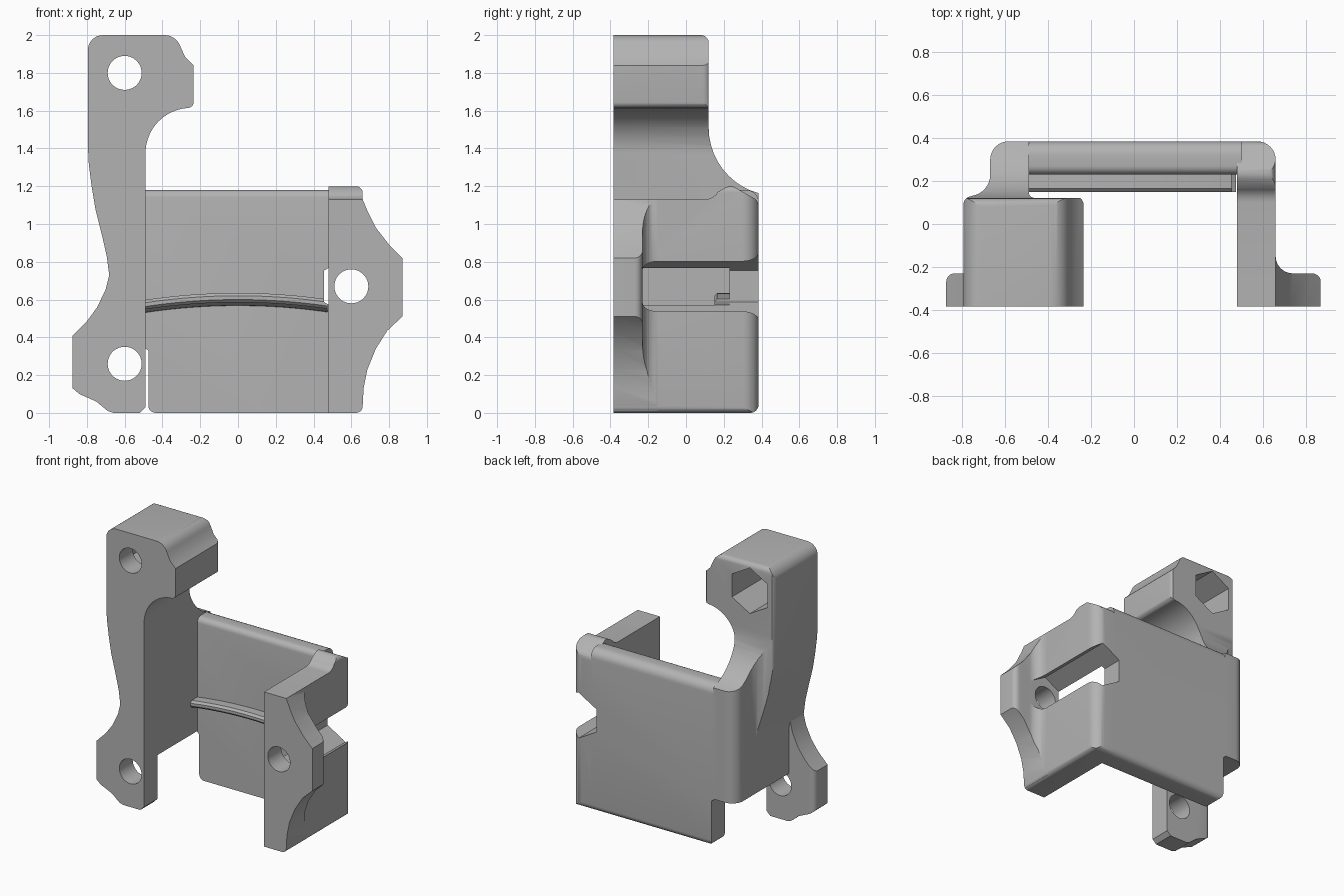
import bpy, bmesh
from math import sin, cos, radians
from mathutils import Vector

if "Cube" in bpy.data.objects:
    bpy.data.objects.remove(bpy.data.objects["Cube"], do_unlink=True)

GREY = (0.45, 0.45, 0.45, 1)
mat = bpy.data.materials.new("plain grey")
mat.use_nodes = True
mat.diffuse_color = GREY
mat.node_tree.nodes["Principled BSDF"].inputs["Base Color"].default_value = GREY

FRONT, BACK, FLANGE = -0.385, 0.385, -0.23


def arc(cx, cy, r, start, end, n=8):
    angles = [radians(start + (end - start) * i / n) for i in range(n + 1)]
    return [(cx + r * cos(a), cy + r * sin(a)) for a in angles]


def prism(name, pts, axis, lo, hi):
    """Extrude a profile along an axis; the profile lies in the other two axes."""
    place = {"X": lambda p, t: (t, p[0], p[1]),
             "Y": lambda p, t: (p[0], t, p[1]),
             "Z": lambda p, t: (p[0], p[1], t)}[axis]
    bm = bmesh.new()
    face = bm.faces.new([bm.verts.new(place(p, lo)) for p in pts])
    ext = bmesh.ops.extrude_face_region(bm, geom=[face])
    move = Vector(place((0, 0), hi - lo))
    bmesh.ops.translate(bm, vec=move, verts=[v for v in ext["geom"] if isinstance(v, bmesh.types.BMVert)])
    bmesh.ops.recalc_face_normals(bm, faces=bm.faces)
    mesh = bpy.data.meshes.new(name)
    bm.to_mesh(mesh)
    bm.free()
    mesh.materials.append(mat)
    obj = bpy.data.objects.new(name, mesh)
    bpy.context.scene.collection.objects.link(obj)
    return obj


def combine(obj, tool, operation):
    """Apply a boolean and throw the tool away."""
    mod = obj.modifiers.new("cut", "BOOLEAN")
    mod.operation, mod.solver, mod.object = operation, "EXACT", tool
    graph = bpy.context.evaluated_depsgraph_get()
    mesh = bpy.data.meshes.new_from_object(obj.evaluated_get(graph))
    obj.modifiers.clear()
    obj.data = mesh
    bpy.data.objects.remove(tool, do_unlink=True)


def keep(obj, pts, axis):
    combine(obj, prism("limit", pts, axis, -3, 3), "INTERSECT")


def bore(obj, x, z):
    combine(obj, prism("bore", arc(x, z, 0.09, 0, 350, 35), "Y", -1, 1), "DIFFERENCE")


def nut_trap(obj, x, z):
    combine(obj, prism("hexagon", arc(x, z, 0.167, 30, 330, 5), "Y", FLANGE, 1), "DIFFERENCE")


# Tall column with hooked head and the side wall that joins the back plate
head = (arc(-0.715, 1.92, 0.08, 180, 90) + arc(-0.39, 1.91, 0.09, 90, 20)
        + [(-0.28, 1.885), (-0.235, 1.84)] + arc(-0.265, 1.645, 0.03, 0, -80, 4)
        + arc(-0.25, 1.375, 0.24, 92, 180, 10))
column = prism("column", [(-0.49, 0.35), (-0.67, 0.35), (-0.67, 0.68), (-0.682, 0.73), (-0.695, 0.83),
                          (-0.72, 0.94), (-0.755, 1.08), (-0.775, 1.2), (-0.79, 1.32), (-0.795, 1.42)]
               + head, "Y", FRONT, BACK)
keep(column, [(-0.795, -1)] + arc(-0.755, 0.09, 0.04, 180, 90, 5) + arc(-0.77, 0.23, 0.1, -80, 0)
     + arc(-0.585, 0.3, 0.085, 180, 90) + [(-0.4, 0.385), (-0.4, 0.13)]
     + arc(-0.275, 0.09, 0.04, 90, 0, 5) + [(-0.235, -1)], "Z")
keep(column, [(-1, 0.3), (BACK, 0.3), (BACK, 1.13)] + arc(0.48, 1.51, 0.36, 255, 180, 10)
     + arc(0.08, 1.96, 0.04, 0, 90, 5) + [(-1, 2)], "X")
bore(column, -0.6, 1.8)
nut_trap(column, -0.6, 1.8)

# Lower screw foot under the column
foot = prism("column_foot", [(-0.49, 0.03), (-0.52, 0), (-0.66, 0), (-0.69, 0.01), (-0.75, 0.06), (-0.84, 0.1),
                             (-0.875, 0.13), (-0.875, 0.41), (-0.8, 0.485), (-0.745, 0.56), (-0.7, 0.655),
                             (-0.682, 0.73), (-0.49, 0.75)], "Y", FRONT, FLANGE)
keep(foot, [(-0.49, -1), (-0.875, -1)] + arc(-0.835, FLANGE - 0.04, 0.04, 180, 90, 5)
     + [(-0.49, FLANGE)], "Z")
bore(foot, -0.6, 0.26)

# Back plate with rounded rim
plate = prism("back_plate", [(0.23, 0)] + arc(0.34, 0.045, 0.045, -90, 0, 6)
              + arc(0.32, 1.115, 0.065, 0, 90, 6) + arc(0.27, 1.14, 0.04, 90, 180, 5), "X", -0.55, 0.5)
keep(plate, [(-0.6, 0.35), (-0.5, 0.35), (-0.475, 0.33)] + arc(-0.435, 0.04, 0.04, 180, 270, 5)
     + [(0.6, 0), (0.6, 1.3), (-0.6, 1.3)], "Y")
nut_trap(plate, 0.6, 0.67)

# Opposite side wall, its top stepping up into the plate
wall = prism("side_wall", [(0.48, FRONT), (0.66, FRONT)] + arc(0.575, 0.3, 0.085, 0, 90)
             + [(0.48, BACK)], "Z", 0, 1.2)
keep(wall, [(-1, 0)] + arc(0.34, 0.045, 0.045, -90, 0, 6) + arc(0.325, 1.09, 0.06, 0, 45, 4)
     + arc(0.235, 1.15, 0.05, 60, 120, 5) + arc(0.1, 1.21, 0.08, -30, -90, 5) + [(-1, 1.13)], "X")
keep(wall, [(0.48, -1), (0.48, 1.2)] + arc(0.625, 1.165, 0.035, 90, 0, 5)
     + arc(0.625, 0.035, 0.035, 0, -90, 5) + [(0.62, -1)], "Y")
bore(wall, 0.6, 0.67)
nut_trap(wall, 0.6, 0.67)

# Screw flange on the side wall, blended into it with a fillet
flange = prism("side_flange", [(0.48, 0), (0.625, 0), (0.65, 0.01), (0.66, 0.035), (0.665, 0.13), (0.685, 0.23),
                               (0.73, 0.34), (0.79, 0.435), (0.87, 0.51), (0.87, 0.82), (0.8, 0.89),
                               (0.73, 0.98), (0.685, 1.07), (0.66, 1.13), (0.48, 1.13)], "Y", FRONT, 0)
keep(flange, [(0.48, -1), (0.87, -1)] + arc(0.83, FLANGE - 0.04, 0.04, 0, 90, 5)
     + arc(0.74, FLANGE + 0.08, 0.08, 270, 180) + [(0.48, FLANGE + 0.08)], "Z")
bore(flange, 0.6, 0.67)
nut_trap(flange, 0.6, 0.67)

# Arched rail across the inside of the plate
rail = prism("arched_rail", [(0.25, -0.035), (0.215, -0.03), (0.19, -0.015), (0.165, -0.015), (0.15, 0),
                             (0.15, 0.02), (0.165, 0.035), (0.25, 0.035)], "X", -0.5, 0.475)
bm = bmesh.new()
bm.from_mesh(rail.data)
for i in range(1, 20):
    bmesh.ops.bisect_plane(bm, geom=bm.verts[:] + bm.edges[:] + bm.faces[:],
                           plane_co=(-0.5 + i * 0.049, 0, 0), plane_no=(1, 0, 0))
for v in bm.verts:
    v.co.z += 0.6 - 0.035 * (v.co.x / 0.48) ** 2
bm.to_mesh(rail.data)
bm.free()
nut_trap(rail, 0.6, 0.67)

# Smooth the rounded faces, keep the machined edges crisp
for obj in (column, foot, plate, wall, flange, rail):
    bpy.ops.object.select_all(action="DESELECT")
    obj.select_set(True)
    bpy.context.view_layer.objects.active = obj
    bpy.ops.object.shade_smooth_by_angle(angle=radians(30))
